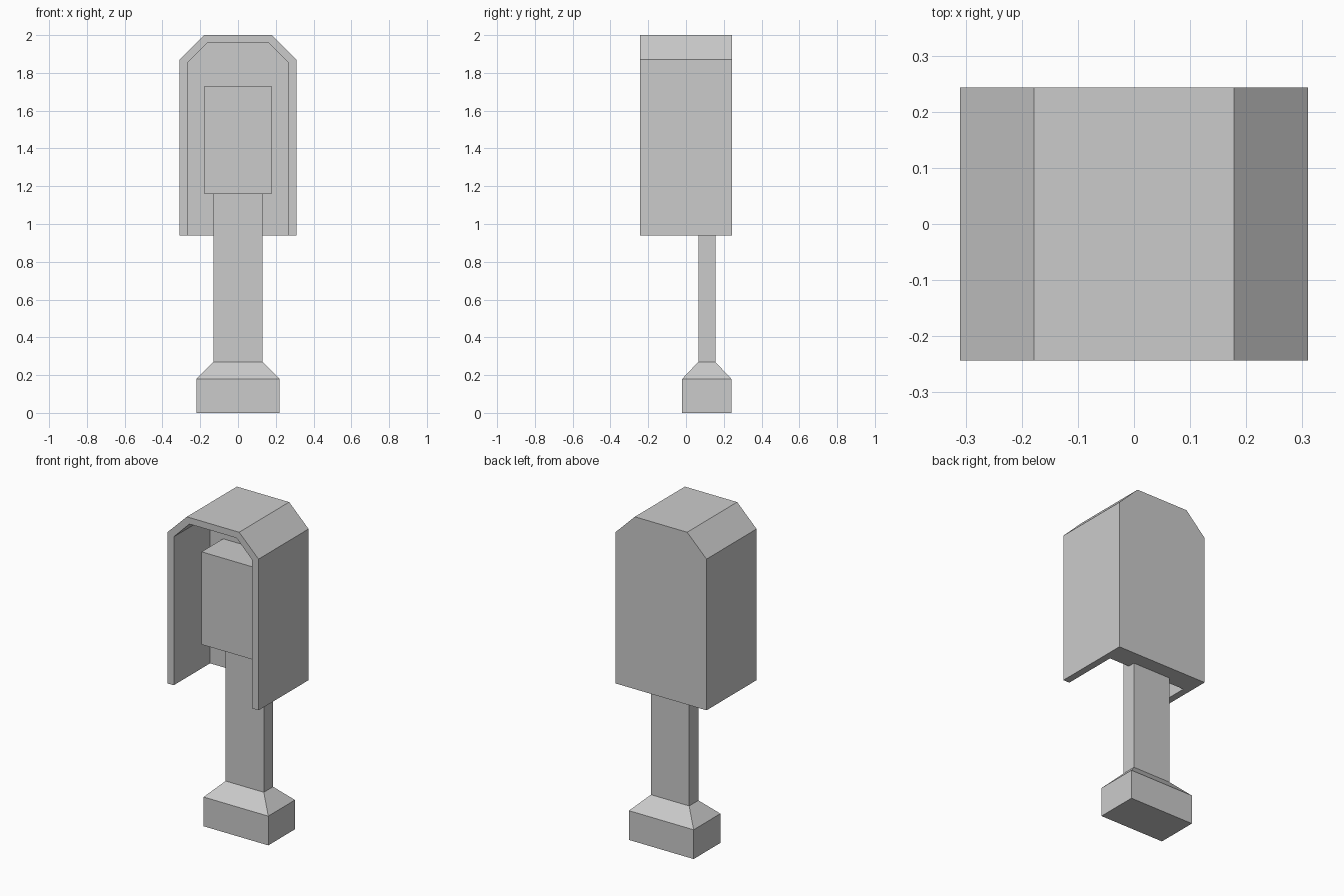
import bpy
import bmesh

if "Cube" in bpy.data.objects:
    bpy.data.objects.remove(bpy.data.objects["Cube"])


def finish(bm, name):
    bmesh.ops.recalc_face_normals(bm, faces=bm.faces)
    mesh = bpy.data.meshes.new(name)
    bm.to_mesh(mesh)
    bm.free()
    obj = bpy.data.objects.new(name, mesh)
    bpy.context.collection.objects.link(obj)
    return obj


def arch(bm, half_w, eave, half_top, top, y, bottom=0.94):
    """Open arch outline with chamfered corners, left foot to right foot."""
    half = [(half_w, bottom), (half_w, eave), (half_top, top)]
    pts = [(-x, z) for x, z in half] + half[::-1]
    return [bm.verts.new((x, y, z)) for x, z in pts]


def stacked_box(name, levels):
    """Loft rectangles given as (half width, y min, y max, z)."""
    bm = bmesh.new()
    rings = [[bm.verts.new(p) for p in
              ((-w, y0, z), (w, y0, z), (w, y1, z), (-w, y1, z))]
             for w, y0, y1, z in levels]
    for a, b in zip(rings, rings[1:]):
        for i in range(4):
            j = (i + 1) % 4
            bm.faces.new((a[i], a[j], b[j], b[i]))
    bm.faces.new(rings[0])
    bm.faces.new(rings[-1])
    return finish(bm, name)


# Hood: thin sides and roof, thick back wall, open front and bottom
bm = bmesh.new()
outer = (0.31, 1.87, 0.178, 2.0)
inner = (0.267, 1.853, 0.16, 1.96)
rings = [arch(bm, *outer, 0.243), arch(bm, *outer, -0.243),
         arch(bm, *inner, -0.243), arch(bm, *inner, 0.11)]
for a, b in zip(rings, rings[1:]):
    for i in range(5):
        bm.faces.new((a[i], a[i + 1], b[i + 1], b[i]))
bm.faces.new(rings[0])
bm.faces.new(rings[-1])
bm.faces.new([r[0] for r in rings] + [r[5] for r in reversed(rings)])
finish(bm, "hood")

# Stand: block foot, sloped collar and flat post up to the phone unit
stacked_box("stand", [(0.22, -0.02, 0.24, 0.0), (0.22, -0.02, 0.24, 0.18),
                      (0.13, 0.065, 0.155, 0.27), (0.13, 0.065, 0.155, 1.16)])

# Phone unit fixed to the back wall
stacked_box("phone_unit", [(0.178, -0.10, 0.11, 1.16),
                           (0.178, -0.10, 0.11, 1.73)])
